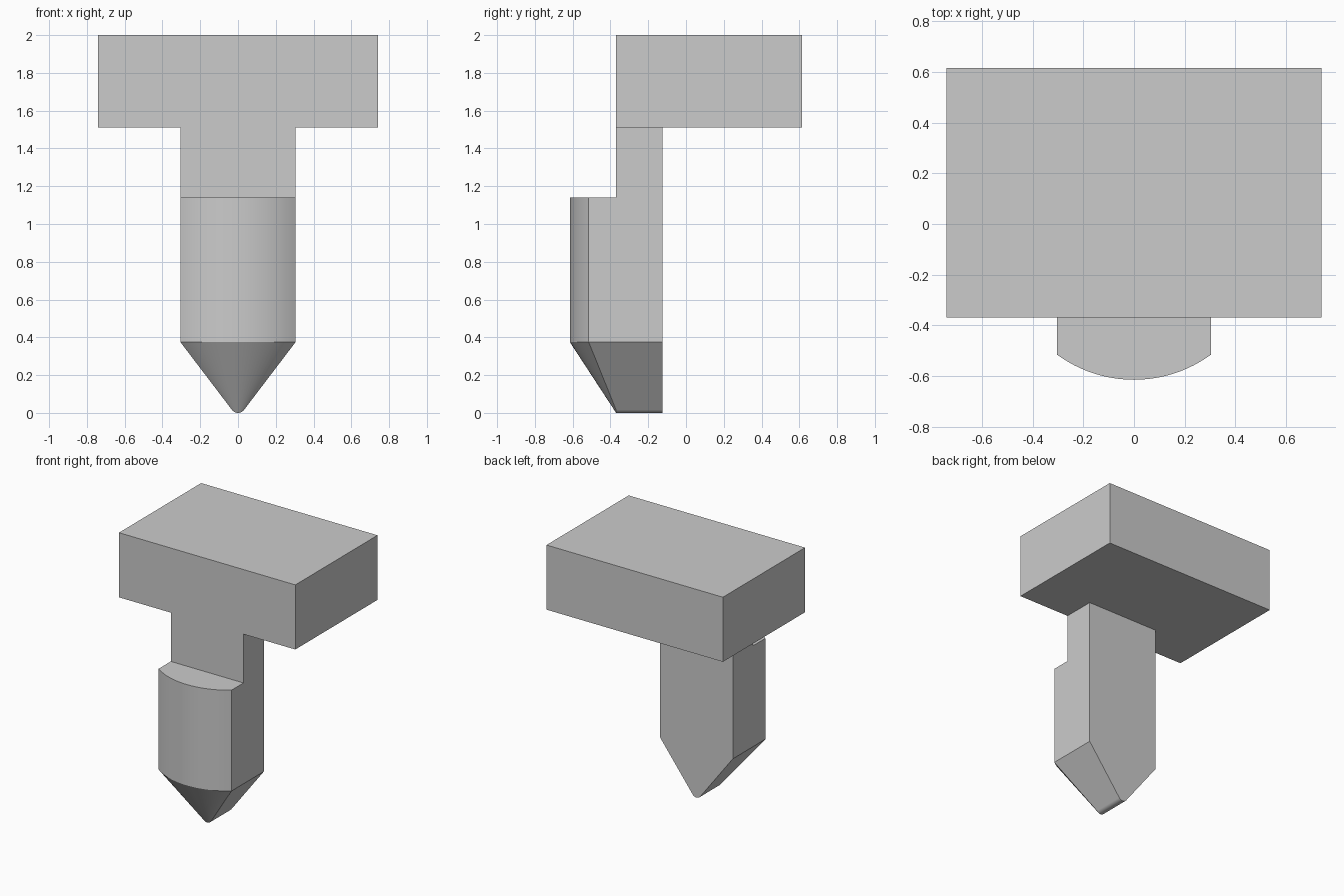
import bpy, bmesh
from math import sin, cos, asin, radians

if "Cube" in bpy.data.objects:
    bpy.data.objects.remove(bpy.data.objects["Cube"])

N = 24                                   # segments across the curved front
HX, HB, HZ0, HZ1 = 0.74, 0.615, 1.51, 2.0    # head half width, back, bottom, top
W, FY, BY = 0.305, -0.37, -0.125             # stem half width, neck front, stem back
STEP, TIP = 1.14, 0.375                      # top of the bulge, start of the tip
R, CY = 0.515, -0.10                         # bulge radius and centre
r, A = 0.04, radians(52.8)                   # tip rounding

bm = bmesh.new()


def face(points, smooth=False):
    f = bm.faces.new([bm.verts.new(p) for p in points])
    f.smooth = smooth


def strip(a, b):
    """Smooth band of quads between two rows of points."""
    for i in range(N):
        face([a[i], a[i + 1], b[i + 1], b[i]], True)


def at_z(row, z):
    return [(x, y, z) for x, y in row]


# Head block, with its front running down into the neck
face([(-HX, FY, HZ1), (HX, FY, HZ1), (HX, HB, HZ1), (-HX, HB, HZ1)])
face([(-HX, HB, HZ0), (HX, HB, HZ0), (HX, HB, HZ1), (-HX, HB, HZ1)])
face([(x, FY, z) for x, z in [(-HX, HZ1), (-HX, HZ0), (-W, HZ0), (-W, STEP),
                              (W, STEP), (W, HZ0), (HX, HZ0), (HX, HZ1)]])
face([(x, y, HZ0) for x, y in [(-HX, FY), (-W, FY), (-W, BY), (W, BY),
                               (W, FY), (HX, FY), (HX, HB), (-HX, HB)]])

# Curved rows: bulge front and rounded tip
t = [2 * i / N - 1 for i in range(N + 1)]
amax = asin(W / R)
arc = [(R * sin(amax * k), CY - R * cos(amax * k)) for k in t]
edge = arc[-1][1]
nose = [(r * sin(A * k), r - r * cos(A * k)) for k in t]
nose_front = [(x, FY, z) for x, z in nose]
nose_back = [(x, BY, z) for x, z in nose]
nx, nz = nose[-1]

# Stem: step, curved front, tapered tip and rounded ridge
face(at_z(arc, STEP) + [(W, FY, STEP), (-W, FY, STEP)])
strip(at_z(arc, STEP), at_z(arc, TIP))
strip(at_z(arc, TIP), nose_front)
strip(nose_front, nose_back)
face(nose_back + [(W, BY, TIP), (W, BY, HZ0), (-W, BY, HZ0), (-W, BY, TIP)])

# Mirrored sides of head, stem and tip
for s in (-1, 1):
    face([(s * HX, FY, HZ0), (s * HX, HB, HZ0), (s * HX, HB, HZ1), (s * HX, FY, HZ1)])
    face([(s * W, y, z) for y, z in [(BY, HZ0), (FY, HZ0), (FY, STEP),
                                     (edge, STEP), (edge, TIP), (BY, TIP)]])
    face([(s * W, BY, TIP), (s * W, edge, TIP), (s * nx, FY, nz), (s * nx, BY, nz)])

# Weld into one closed body, keeping hard corners sharp
bmesh.ops.remove_doubles(bm, verts=bm.verts[:], dist=0.0002)
bmesh.ops.recalc_face_normals(bm, faces=bm.faces[:])
for e in bm.edges:
    if len(e.link_faces) != 2 or e.calc_face_angle(0) > 0.35:
        e.smooth = False

mesh = bpy.data.meshes.new("stepped_pin")
bm.to_mesh(mesh)
bm.free()
pin = bpy.data.objects.new("stepped_pin", mesh)
bpy.context.collection.objects.link(pin)
